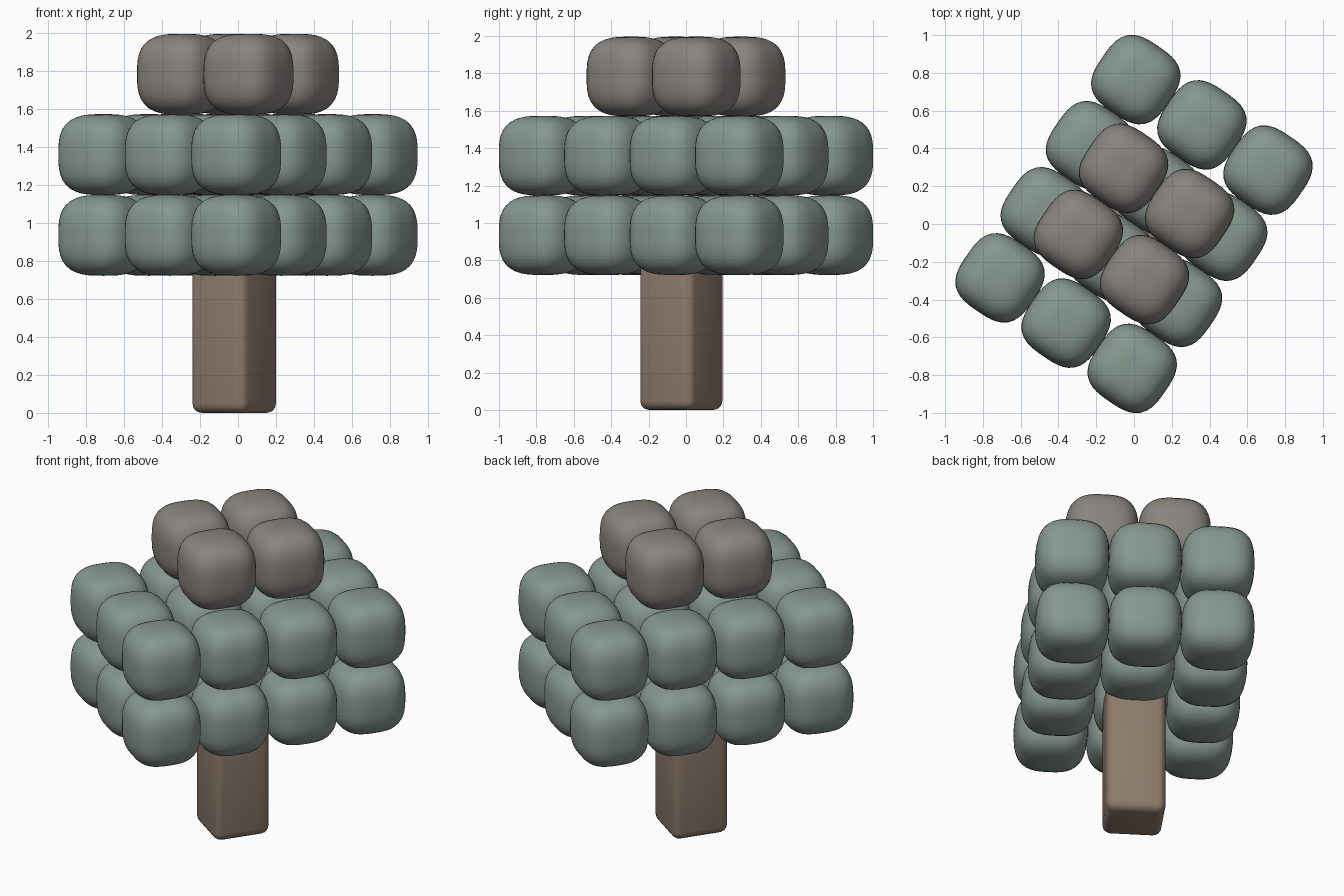
import bpy, bmesh, math
from mathutils import Matrix

if "Cube" in bpy.data.objects:
    bpy.data.objects.remove(bpy.data.objects["Cube"])

ANGLE = math.radians(-34.4)   # whole tree is turned about z
STEP = 0.424                  # spacing of the foliage grid
R = 0.213                     # half size of one foliage puff
ROT = Matrix.Rotation(ANGLE, 4, 'Z')


def material(name, rgb):
    m = bpy.data.materials.new(name)
    m.diffuse_color = (*rgb, 1)
    m.use_nodes = True
    m.node_tree.nodes["Principled BSDF"].inputs["Base Color"].default_value = m.diffuse_color
    return m


def finish(bm, name, mat):
    me = bpy.data.meshes.new(name)
    bm.normal_update()
    bm.to_mesh(me)
    bm.free()
    for p in me.polygons:
        p.use_smooth = True
    me.materials.append(mat)
    ob = bpy.data.objects.new(name, me)
    bpy.context.collection.objects.link(ob)
    return ob


# Rounded-cube puff shared by all the foliage
def puff_mesh(mat):
    bm = bmesh.new()
    bmesh.ops.create_cube(bm, size=2)
    bmesh.ops.subdivide_edges(bm, edges=bm.edges[:], cuts=11, use_grid_fill=True)
    for v in bm.verts:
        v.co = [math.tan(c * math.pi / 4) for c in v.co]
        n = sum(abs(c) ** 3 for c in v.co) ** (1 / 3)
        v.co *= R / n
    ob = finish(bm, "foliage_puff", mat)
    me = ob.data
    bpy.data.objects.remove(ob)
    return me


# Grid layer of puffs, nu by nv, centred on the tree axis
def layer(name, me, nu, nv, z):
    for i in range(nu):
        for j in range(nv):
            ob = bpy.data.objects.new(f"{name}_{i}_{j}", me)
            u, v = (i - (nu - 1) / 2) * STEP, (j - (nv - 1) / 2) * STEP
            ob.matrix_world = ROT @ Matrix.Translation((u, v, z))
            bpy.context.collection.objects.link(ob)


green = puff_mesh(material("leaf_green", (0.24, 0.31, 0.28)))
brown = puff_mesh(material("leaf_top", (0.25, 0.23, 0.21)))
layer("lower_foliage", green, 3, 4, 0.935)
layer("middle_foliage", green, 3, 4, 1.36)
layer("top_foliage", brown, 2, 2, 1.783)

# Trunk: square post with rounded edges
H, S = 0.88, 0.345
bm = bmesh.new()
bmesh.ops.create_cube(bm, size=1)
bmesh.ops.scale(bm, vec=(S, S, H), verts=bm.verts)
bmesh.ops.bevel(bm, geom=bm.edges[:], offset=0.05, segments=4, profile=0.5, affect='EDGES')
trunk = finish(bm, "trunk", material("bark", (0.27, 0.2, 0.15)))
trunk.matrix_world = Matrix.Translation((-0.02, -0.025, H / 2)) @ ROT
